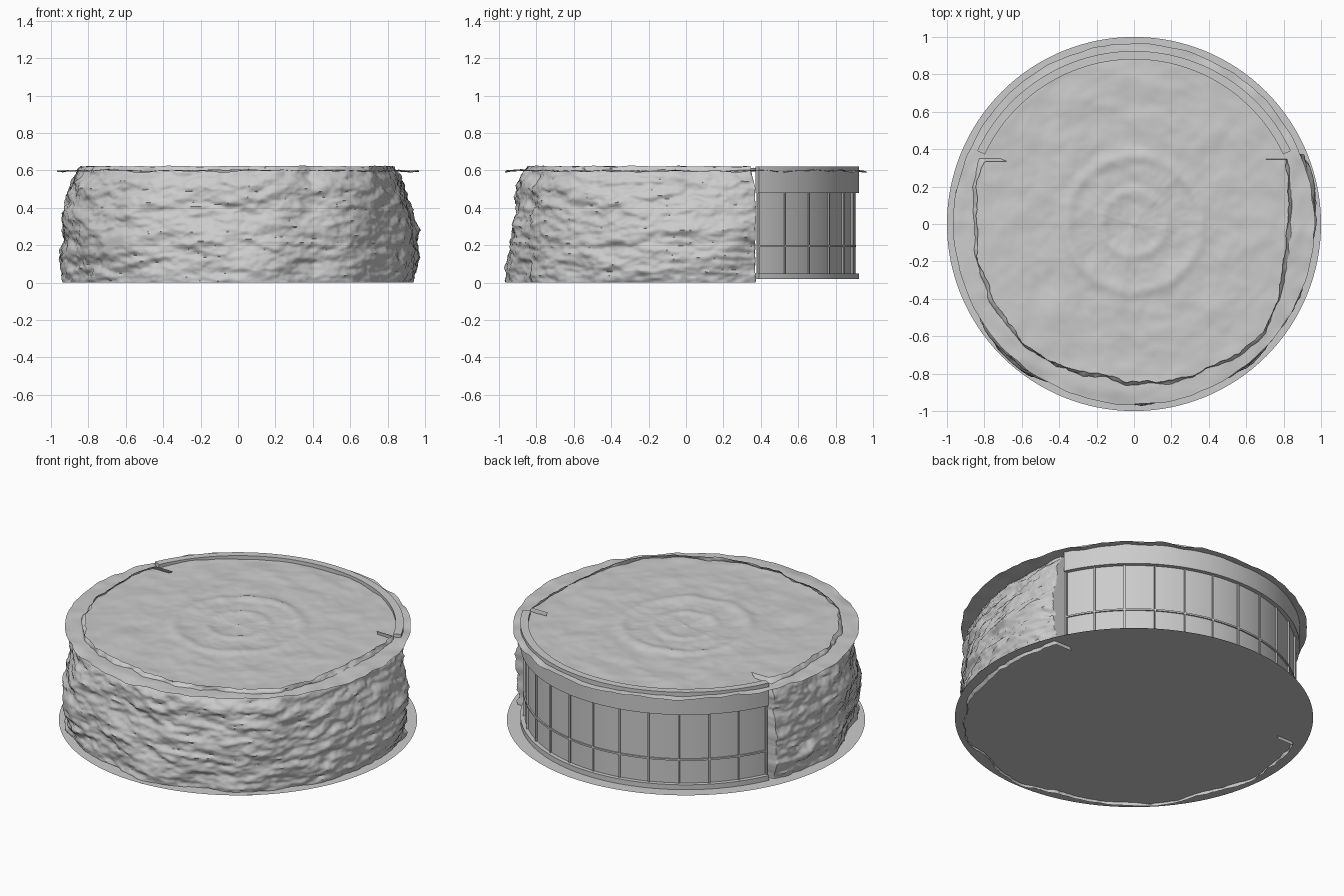
import bpy, bmesh, math
from mathutils import Vector, noise

if "Cube" in bpy.data.objects:
    bpy.data.objects.remove(bpy.data.objects["Cube"])

A0, A1 = math.radians(25), math.radians(155)   # window arc at the back


def make_object(name, bm, angle=40, recalc=True):
    if recalc:
        bmesh.ops.recalc_face_normals(bm, faces=bm.faces[:])
    me = bpy.data.meshes.new(name)
    bm.to_mesh(me)
    bm.free()
    ob = bpy.data.objects.new(name, me)
    bpy.context.collection.objects.link(ob)
    bpy.ops.object.select_all(action='DESELECT')
    ob.select_set(True)
    bpy.context.view_layer.objects.active = ob
    bpy.ops.object.shade_smooth_by_angle(angle=math.radians(angle))
    return ob


def polar(r, a, z):
    return Vector((r * math.cos(a), r * math.sin(a), z))


def arc_sweep(bm, profile, a0, a1, steps, closed=True):
    """Sweep an (r, z) profile around the z axis."""
    rings = [[bm.verts.new(polar(r, a0 + (a1 - a0) * i / steps, z)) for r, z in profile]
             for i in range(steps + 1)]
    n = len(profile)
    for p, q in zip(rings, rings[1:]):
        for j in range(n if closed else n - 1):
            k = (j + 1) % n
            bm.faces.new((p[j], q[j], q[k], p[k]))
    if closed:
        bm.faces.new(rings[0])
        bm.faces.new(rings[-1])


def rect(r0, r1, z0, z1):
    return [(r0, z0), (r1, z0), (r1, z1), (r0, z1)]


def lerp_table(table, x):
    for (x0, y0), (x1, y1) in zip(table, table[1:]):
        if x <= x1:
            t = max(0, (x - x0) / (x1 - x0))
            return y0 + (y1 - y0) * t
    return table[-1][1]


# base disc
bm = bmesh.new()
bmesh.ops.create_circle(bm, cap_ends=True, radius=1.0, segments=128)
bmesh.ops.translate(bm, verts=bm.verts[:], vec=(0, 0, 0.02))
make_object("base_disc", bm, recalc=False)

# window frame: deep top rim, sill and horizontal bar
for name, prof in (("window_top_rim", rect(0.88, 0.925, 0.48, 0.62)),
                   ("window_sill", rect(0.88, 0.925, 0.02, 0.05)),
                   ("window_crossbar", rect(0.893, 0.908, 0.19, 0.20))):
    bm = bmesh.new()
    arc_sweep(bm, prof, A0, A1, 72)
    make_object(name, bm)

# window glass
bm = bmesh.new()
arc_sweep(bm, [(0.9, 0.04), (0.9, 0.5)], A0, A1, 72, closed=False)
make_object("window_glass", bm, recalc=False)

# vertical mullions
bm = bmesh.new()
for i in range(13):
    a = A0 + (A1 - A0) * i / 12
    a = min(max(a, A0 + 0.005), A1 - 0.005)
    arc_sweep(bm, rect(0.893, 0.909, 0.045, 0.49), a - 0.005, a + 0.005, 1)
make_object("window_mullions", bm)

# terrain top: noisy polar disc with two soft rings
bm = bmesh.new()
SEG, RINGS = 192, 64
center = bm.verts.new((0, 0, 0.605))
prev = None
for i in range(1, RINGS + 1):
    ring = []
    for s in range(SEG):
        a = 2 * math.pi * s / SEG
        r = 0.965 * i / RINGS
        p = polar(r, a, 0)
        z = 0.6 + 0.009 * noise.fractal(p * 5, 0.9, 2.0, 4)
        z += 0.008 * math.exp(-((r - 0.17) / 0.03) ** 2)
        z += 0.010 * math.exp(-((r - 0.36) / 0.035) ** 2)
        if r > 0.88:
            t = (r - 0.88) / 0.085
            z += t * (0.012 * noise.noise(p * 9) - 0.005)
            p *= 1 + t * 0.008 * noise.noise(p * 12)
        p.z = z
        ring.append(bm.verts.new(p))
    for s in range(SEG):
        k = (s + 1) % SEG
        if prev is None:
            bm.faces.new((center, ring[s], ring[k]))
        else:
            bm.faces.new((prev[s], ring[s], ring[k], prev[k]))
    prev = ring
make_object("terrain_top", bm, 60, recalc=False)

# rock wall around the front: layered noise, ends hooked inward
crest = [(157, .87), (180, .835), (200, .85), (215, .875), (235, .877), (245, .86),
         (258, .84), (270, .845), (283, .868), (296, .84), (309, .87), (320, .89),
         (337, .865), (360, .84), (373, .855), (383, .87)]
profile = [(0, .925), (.12, .945), (.28, .95), (.42, .925), (.54, .90), (.59, .87), (.625, .845)]
b0, b1 = math.radians(157), math.radians(383)
NA, NZ, HOOK = 420, 64, 14
bm = bmesh.new()
cols = []
for i in range(-HOOK, NA + HOOK + 1):
    a = b0 + (b1 - b0) * min(max(i, 0), NA) / NA
    over = max(0, -i, i - NA) / HOOK
    col = []
    for j in range(NZ + 1):
        z = 0.622 * j / NZ
        r = lerp_table(profile, z)
        r += (lerp_table(crest, math.degrees(a)) - 0.857) * (0.4 + 0.6 * z / 0.62)
        p = polar(0.92, a, z)
        r += 0.035 * noise.noise(p * 2.7 + Vector((3, 7, 1)))
        q = Vector((p.x * 5, p.y * 5, p.z * 15))
        r += 0.022 * noise.fractal(q, 0.8, 2.0, 4)
        r = min(r, 0.99)
        v = polar(r, a, z)
        v.z += (z / 0.62) * 0.006 * noise.noise(p * 11)
        v.x -= math.copysign(0.11 * over, v.x)
        if v.y > 0.25:
            v.y = min(v.y, 0.37 + 0.01 * noise.noise(q))
        col.append(bm.verts.new(v))
    cols.append(col)
for p, q in zip(cols, cols[1:]):
    for j in range(NZ):
        bm.faces.new((p[j], q[j], q[j + 1], p[j + 1]))
make_object("rock_wall", bm, 60, recalc=False)
